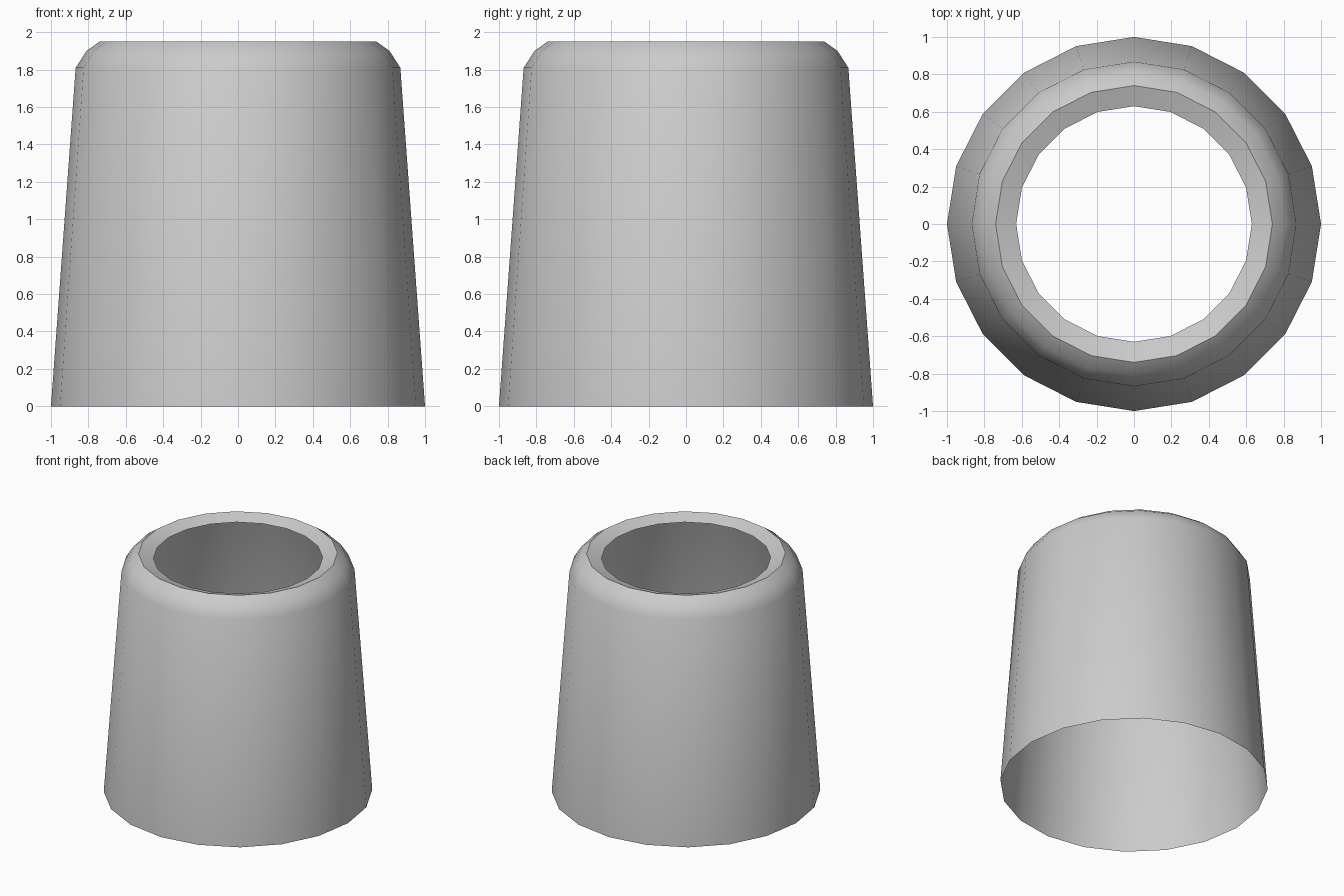
import bpy, bmesh, math

if "Cube" in bpy.data.objects:
    bpy.data.objects.remove(bpy.data.objects["Cube"])

SIDES = 20
# radius, height: tapered wall, rounded shoulder, inward sloping rim
PROFILE = [(1.0, 0.0), (0.868, 1.81), (0.81, 1.90), (0.74, 1.95), (0.63, 1.912)]

bm = bmesh.new()
rings = []
for r, z in PROFILE:
    rings.append([bm.verts.new((r * math.cos(2 * math.pi * i / SIDES),
                                r * math.sin(2 * math.pi * i / SIDES), z))
                  for i in range(SIDES)])

# Open shell of revolution
for low, high in zip(rings, rings[1:]):
    for i in range(SIDES):
        j = (i + 1) % SIDES
        bm.faces.new((low[i], low[j], high[j], high[i]))

mesh = bpy.data.meshes.new("tapered_shell")
bm.to_mesh(mesh)
bm.free()
shell = bpy.data.objects.new("tapered_shell", mesh)
bpy.context.collection.objects.link(shell)

# Smooth sides, sharp rim
bpy.context.view_layer.objects.active = shell
shell.select_set(True)
bpy.ops.object.shade_smooth_by_angle(angle=math.radians(45))
